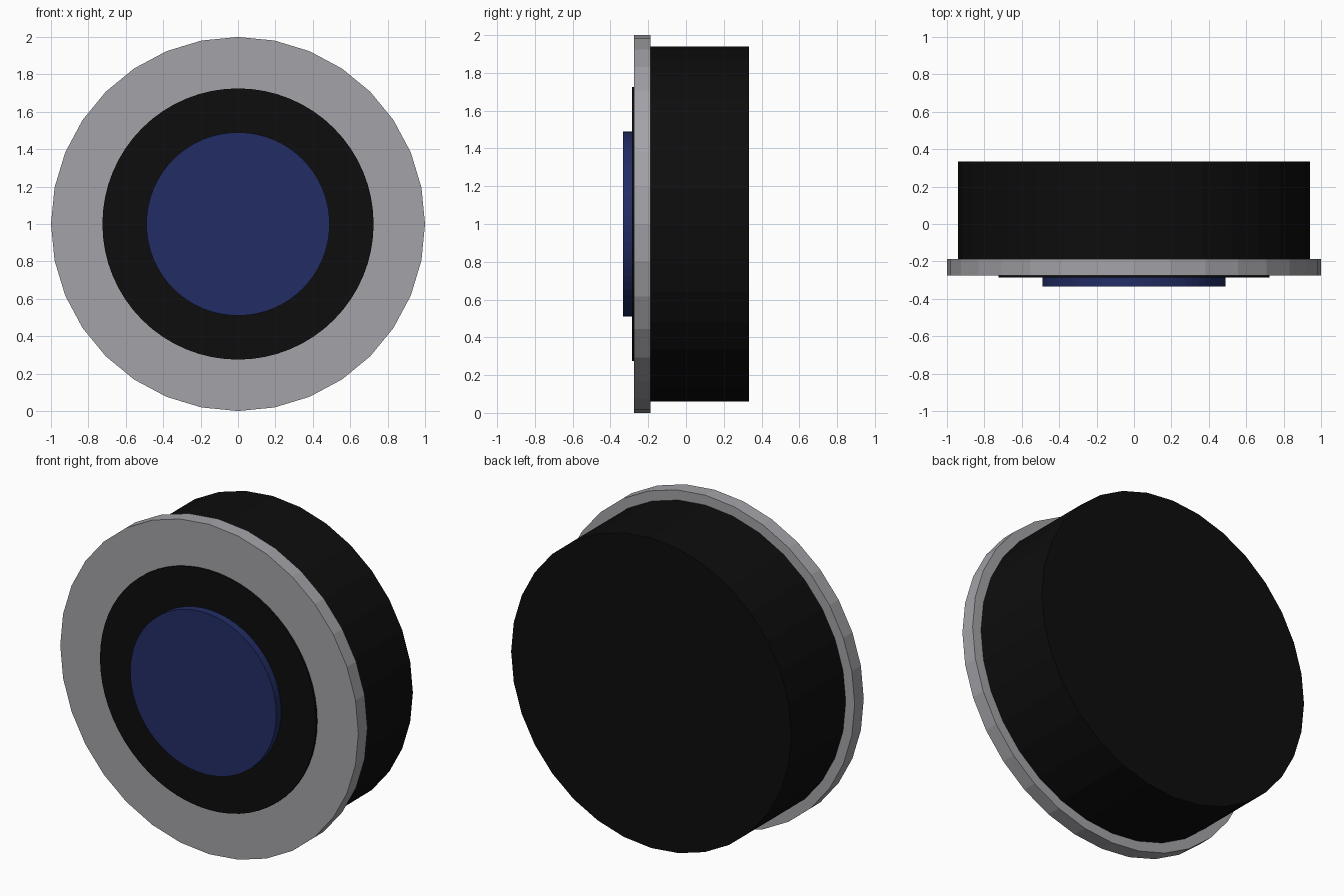
import bpy
import math

cube = bpy.data.objects.get("Cube")
if cube:
    bpy.data.objects.remove(cube, do_unlink=True)


def material(name, rgb):
    m = bpy.data.materials.new(name)
    m.use_nodes = True
    m.diffuse_color = (*rgb, 1)
    bsdf = next(n for n in m.node_tree.nodes if n.type == "BSDF_PRINCIPLED")
    bsdf.inputs["Base Color"].default_value = (*rgb, 1)
    return m


black = material("black", (0.004, 0.004, 0.004))
grey = material("grey", (0.37, 0.365, 0.39))
blue = material("blue", (0.016, 0.026, 0.13))


def disc(name, radius, y_front, y_back, sides, mat):
    """Cylinder along y, centred on z = 1."""
    bpy.ops.mesh.primitive_cylinder_add(
        vertices=sides, radius=radius, depth=y_back - y_front,
        location=(0, (y_front + y_back) / 2, 1), rotation=(math.pi / 2, 0, 0))
    ob = bpy.context.object
    ob.name = name
    ob.data.materials.append(mat)
    return ob


# Barrel behind the rim, then the stacked front layers
disc("barrel", 0.94, -0.19, 0.333, 32, black)
disc("rim", 1.0, -0.275, -0.188, 32, grey)
disc("front_ring", 0.725, -0.287, -0.27, 64, black)
disc("centre_button", 0.49, -0.333, -0.28, 64, blue)
